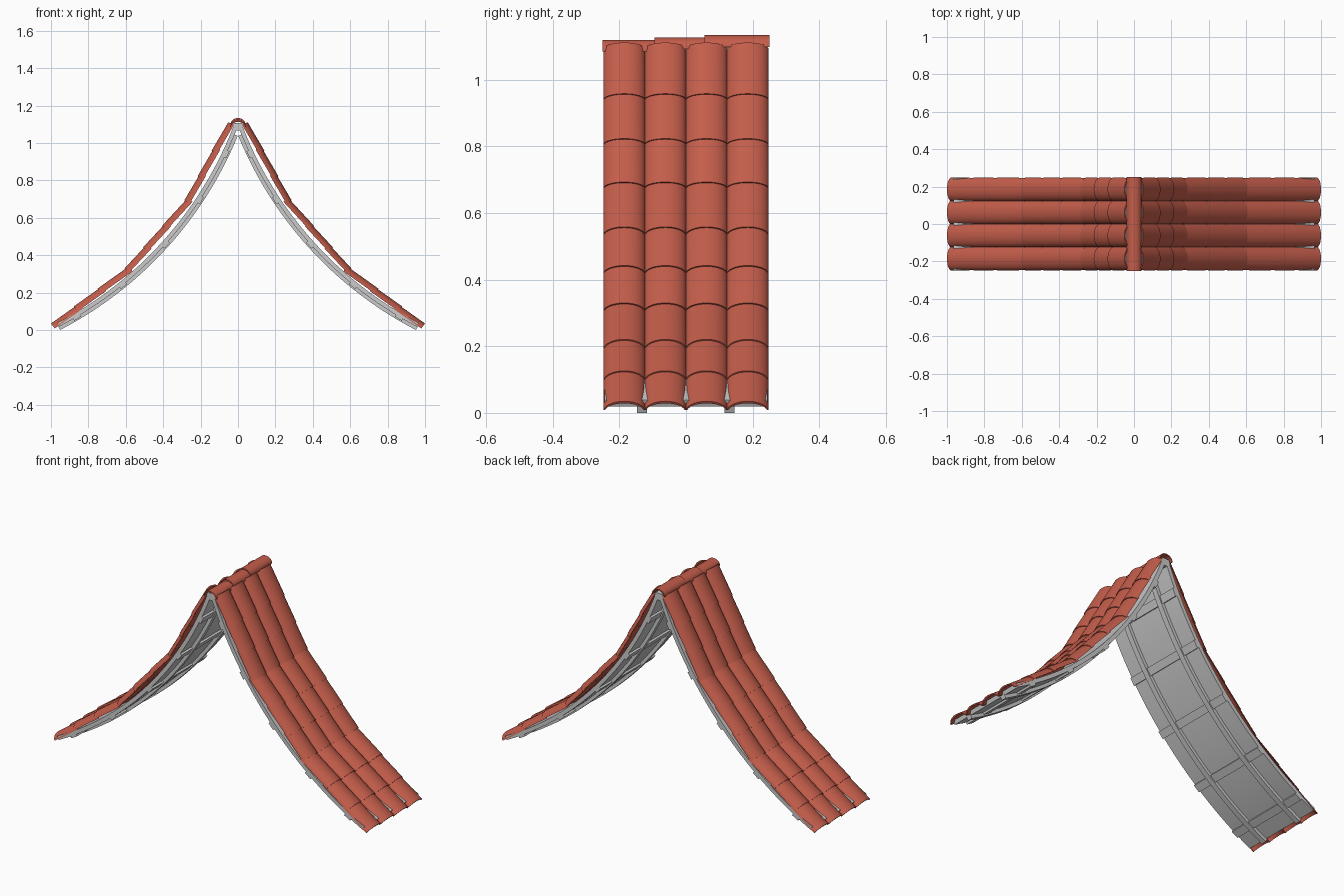
import bpy
from math import sin, cos, radians
from mathutils import Vector

if "Cube" in bpy.data.objects:
    bpy.data.objects.remove(bpy.data.objects["Cube"])

tile_mat = bpy.data.materials.new("red_clay")
tile_mat.diffuse_color = (0.55, 0.11, 0.07, 1)
tile_mat.use_nodes = True
tile_mat.node_tree.nodes["Principled BSDF"].inputs["Base Color"].default_value = tile_mat.diffuse_color


def make(name, verts, faces, mat=None, mirror=False):
    me = bpy.data.meshes.new(name)
    me.from_pydata(verts, [], faces)
    ob = bpy.data.objects.new(name, me)
    bpy.context.collection.objects.link(ob)
    if mat:
        me.materials.append(mat)
    for o in bpy.context.selected_objects:
        o.select_set(False)
    ob.select_set(True)
    bpy.context.view_layer.objects.active = ob
    bpy.ops.object.mode_set(mode='EDIT')
    bpy.ops.mesh.select_all(action='SELECT')
    bpy.ops.mesh.normals_make_consistent(inside=False)
    bpy.ops.object.mode_set(mode='OBJECT')
    bpy.ops.object.shade_smooth_by_angle(angle=radians(30))
    if mirror:
        ob.modifiers.new("mirror", 'MIRROR').use_axis[0] = True
    return ob


def loft(rings):
    """Closed tube through rings of equal length."""
    n = len(rings[0])
    verts = [tuple(p) for r in rings for p in r]
    faces = [(k * n + i, k * n + (i + 1) % n, (k + 1) * n + (i + 1) % n, (k + 1) * n + i)
             for k in range(len(rings) - 1) for i in range(n)]
    return verts, faces


def capped_shell(rings, half):
    """Lofted arch shell; end caps made of quads between outer and inner arc."""
    verts, faces = loft(rings)
    n = 2 * half
    for base in (0, (len(rings) - 1) * n):
        faces += [(base + i, base + i + 1, base + n - 2 - i, base + n - 1 - i)
                  for i in range(half - 1)]
    return verts, faces


def arch(half_w, h, t, lo, n=14):
    """Cross-section (side, up): outer arc there, inner arc back."""
    a = [radians(lo + (180 - 2 * lo) * i / n) for i in range(n + 1)]
    c, s = cos(radians(lo)), sin(radians(lo))
    arc = lambda w, hh: [(-w * cos(q) / c, hh * (sin(q) - s) / (1 - s)) for q in a]
    return arc(half_w, h) + arc(half_w - t * 0.6, h - t)[::-1], n + 1


# Curved deck, rafters and battens all follow one circular arc
CX, CZ = 1.889, 1.812


def arc_strip(name, r0, r1, a0, a1, y0, y1, n):
    rings = []
    for k in range(n + 1):
        a = radians(a0 + (a1 - a0) * k / n)
        rings.append([(CX - r * sin(a), y, CZ - r * cos(a))
                      for r, y in ((r0, y0), (r0, y1), (r1, y1), (r1, y0))])
    v, f = loft(rings)
    f += [(0, 1, 2, 3), tuple(n * 4 + i for i in range(4))]
    make(name, v, f, mirror=True)


arc_strip("roof_deck", 2.0, 2.022, 27.5, 69.1, -0.245, 0.245, 24)
for y in (-0.132, 0.13):
    arc_strip("rafter", 2.018, 2.04, 27.35, 67.7, y - 0.015, y + 0.015, 24)
for a in (30.5, 39, 48, 56.5, 64.5):
    arc_strip("batten", 2.018, 2.033, a - 0.6, a + 0.6, -0.245, 0.245, 1)

# Ridge beam under the caps
beam = [[(x, y, z) for x, z in ((-0.03, 1.09), (-0.012, 1.068), (0.012, 1.068), (0.03, 1.09),
                                (0.02, 1.108), (-0.02, 1.108))] for y in (-0.245, 0.245)]
v, f = loft(beam)
make("ridge_beam", v, f + [tuple(range(6)), tuple(range(6, 12))])

# Arched tiles: three straight runs per slope, three overlapping courses each
crown = [Vector((1.0, 0, 0.035)), Vector((0.606, 0, 0.33)),
         Vector((0.287, 0, 0.693)), Vector((0.056, 0, 1.114))]
H, W = 0.033, 0.06175
for run, (p, q) in enumerate(zip(crown, crown[1:])):
    along = q - p
    d = along.normalized()
    up = Vector((d.z, 0, -d.x))
    for s0, s1 in ((0, 0.36), (0.31, 0.69), (0.63, 1.0 if run == 2 else 1.05)):
        for col in range(4):
            y = (col - 1.5) * 2 * W
            rings = []
            for s, lift, k in ((s0, 0.0, 1.015), (s1, -0.005, 1.0)):
                prof, half = arch(W * k, H, 0.008, 10)
                base = p + along * s + up * (lift - H)
                rings.append([base + Vector((0, y + w, 0)) + up * h for w, h in prof])
            v, f = capped_shell(rings, half)
            make("roof_tile", v, f, tile_mat, mirror=True)

# Overlapping half-round ridge caps, each stepping up
for y0, y1, top in ((-0.25, -0.07, 1.12), (-0.095, 0.08, 1.127), (0.055, 0.25, 1.134)):
    prof, half = arch(0.04, 0.035, 0.007, 0)
    rings = [[(w, y, top - 0.035 + h) for w, h in prof] for y in (y0, y1)]
    v, f = capped_shell(rings, half)
    make("ridge_cap", v, f, tile_mat)
